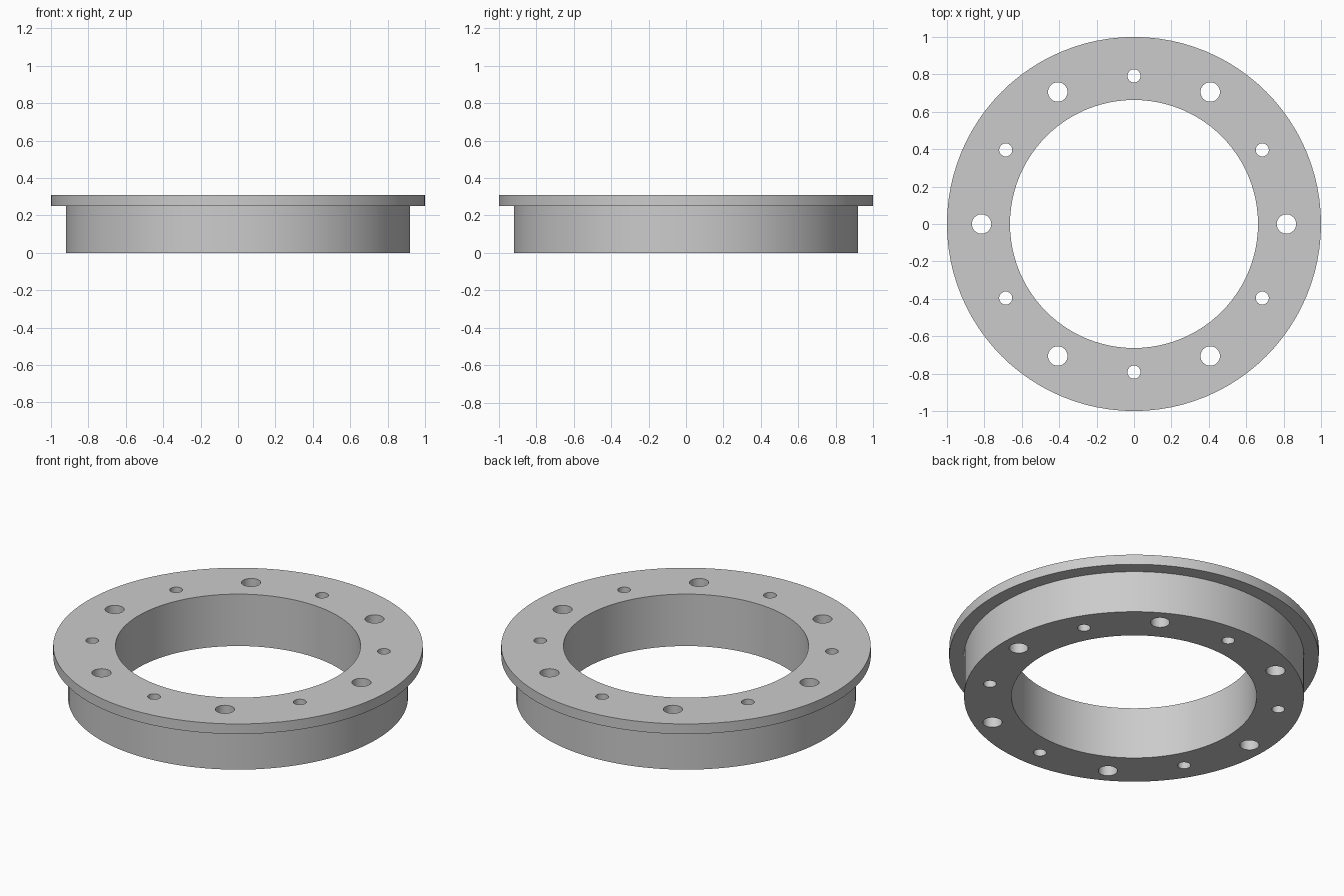
import bpy, bmesh
from math import cos, sin, pi, radians

cube = bpy.data.objects.get("Cube")
if cube:
    bpy.data.objects.remove(cube)

grey = bpy.data.materials.new("plain grey")
grey.use_nodes = True
colour = (0.6, 0.6, 0.6, 1)
grey.diffuse_color = colour
grey.node_tree.nodes["Principled BSDF"].inputs["Base Color"].default_value = colour


def make_object(name, bm):
    bmesh.ops.recalc_face_normals(bm, faces=bm.faces)
    mesh = bpy.data.meshes.new(name)
    bm.to_mesh(mesh)
    bm.free()
    mesh.materials.append(grey)
    obj = bpy.data.objects.new(name, mesh)
    bpy.context.collection.objects.link(obj)
    return obj


def lathe(name, profile, sides):
    """Revolve a closed (radius, height) profile around z."""
    bm = bmesh.new()
    rings = [[bm.verts.new((r * cos(2 * pi * i / sides), r * sin(2 * pi * i / sides), z))
              for r, z in profile] for i in range(sides)]
    n = len(profile)
    for i, ring in enumerate(rings):
        following = rings[(i + 1) % sides]
        for j in range(n):
            k = (j + 1) % n
            bm.faces.new((ring[j], following[j], following[k], ring[k]))
    return make_object(name, bm)


# Stepped ring: body with a wider flange on top
bore, body, rim, step, top = 0.663, 0.92, 1.0, 0.25, 0.31
ring = lathe("flanged_ring", [(bore, 0), (body, 0), (body, step),
                              (rim, step), (rim, top), (bore, top)], 96)

# Drills for the alternating large and small bolt holes
bm = bmesh.new()
for i in range(12):
    large = i % 2 == 0
    size, distance = (0.052, 0.815) if large else (0.035, 0.792)
    made = bmesh.ops.create_cone(bm, cap_ends=True, segments=32,
                                 radius1=size, radius2=size, depth=1)
    angle = radians(30 * i)
    bmesh.ops.translate(bm, verts=made["verts"],
                        vec=(distance * cos(angle), distance * sin(angle), 0.15))
drills = make_object("bolt_hole_cutters", bm)
drills.hide_render = True

# Cut the holes through the ring
cut = ring.modifiers.new("bolt holes", "BOOLEAN")
cut.operation = "DIFFERENCE"
cut.solver = "EXACT"
cut.object = drills
bpy.context.view_layer.objects.active = ring
ring.select_set(True)
bpy.ops.object.modifier_apply(modifier=cut.name)
bpy.data.objects.remove(drills)

# Round walls smooth, rims sharp
bpy.ops.object.shade_smooth_by_angle(angle=radians(30))
